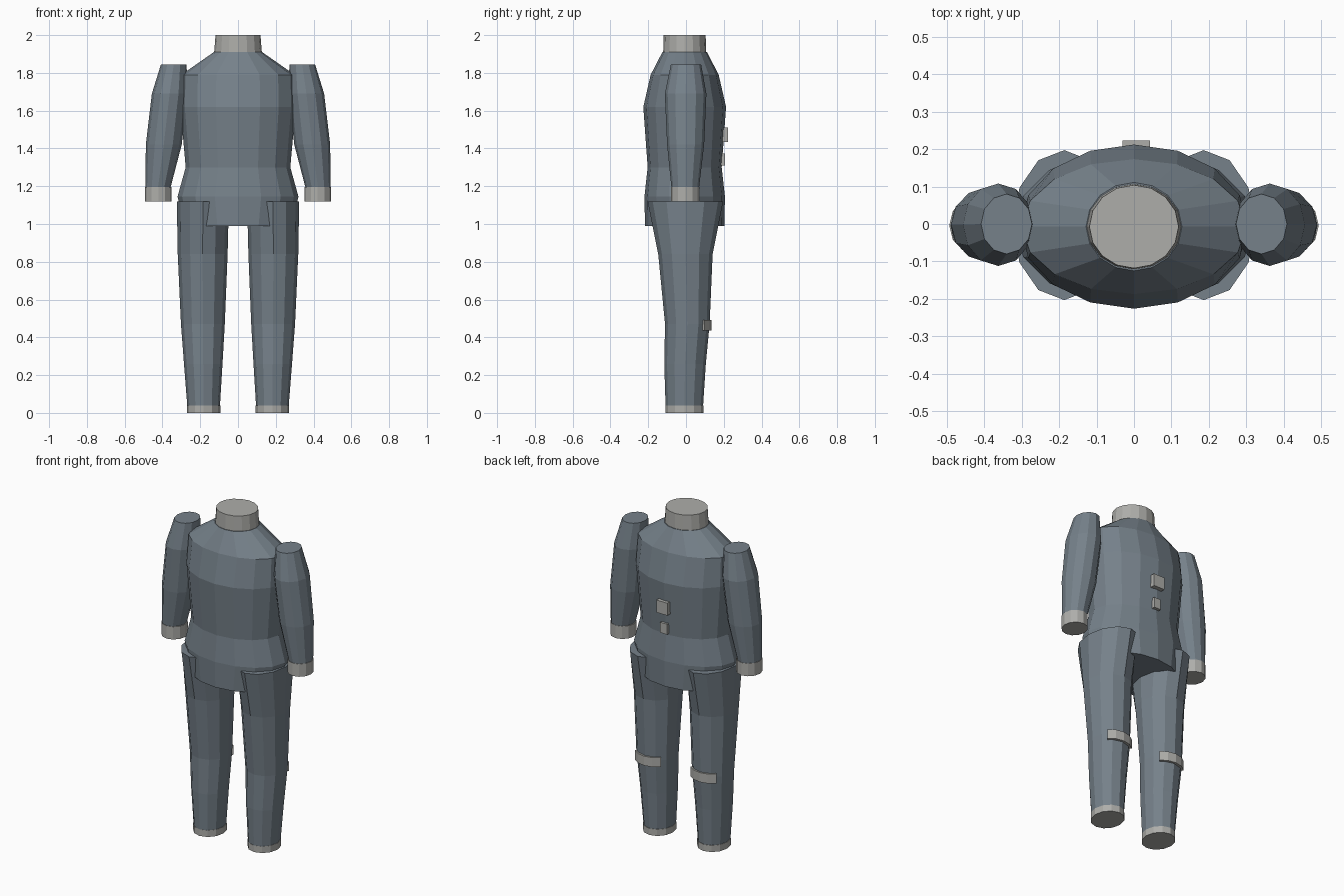
import bpy
import bmesh
import math

if "Cube" in bpy.data.objects:
    bpy.data.objects.remove(bpy.data.objects["Cube"])


def material(name, color):
    m = bpy.data.materials.new(name)
    m.diffuse_color = (*color, 1)
    m.use_nodes = True
    m.node_tree.nodes["Principled BSDF"].inputs["Base Color"].default_value = m.diffuse_color
    return m


CLOTH = material("blue grey cloth", (0.18, 0.22, 0.255))
TRIM = material("light grey trim", (0.42, 0.42, 0.40))


def finish(name, bm, mat):
    bmesh.ops.recalc_face_normals(bm, faces=bm.faces)
    me = bpy.data.meshes.new(name)
    bm.to_mesh(me)
    bm.free()
    me.materials.append(mat)
    ob = bpy.data.objects.new(name, me)
    bpy.context.collection.objects.link(ob)
    return ob


def loft(name, sections, sides, mat, side=1):
    """Closed tube through ellipses given as (z, cx, cy, rx, ry)."""
    bm = bmesh.new()
    rings = []
    for z, cx, cy, rx, ry in sections:
        ring = []
        for i in range(sides):
            a = 2 * math.pi * i / sides
            ring.append(bm.verts.new((side * (cx + rx * math.cos(a)), cy + ry * math.sin(a), z)))
        rings.append(ring)
    for lo, hi in zip(rings, rings[1:]):
        for i in range(sides):
            j = (i + 1) % sides
            bm.faces.new((lo[i], lo[j], hi[j], hi[i]))
    bm.faces.new(rings[0])
    bm.faces.new(rings[-1])
    return finish(name, bm, mat)


def box(name, x, y, z, mat):
    bm = bmesh.new()
    bmesh.ops.create_cube(bm, size=1)
    for v in bm.verts:
        for k, (lo, hi) in enumerate((x, y, z)):
            v.co[k] = lo if v.co[k] < 0 else hi
    return finish(name, bm, mat)


def strap(name, cx, cy, z0, z1, rx, ry, thick, mat):
    """Curved band across the back of the leg."""
    bm = bmesh.new()
    loops = []
    for k in range(5):
        a = math.radians(46 + 22 * k)
        c, s = math.cos(a), math.sin(a)
        loops.append([bm.verts.new((cx + (rx + d) * c, cy + (ry + d) * s, z))
                      for d, z in ((-0.012, z0), (thick, z0), (thick, z1), (-0.012, z1))])
    for p, q in zip(loops, loops[1:]):
        for i in range(4):
            j = (i + 1) % 4
            bm.faces.new((p[i], p[j], q[j], q[i]))
    bm.faces.new(loops[0])
    bm.faces.new(loops[-1])
    return finish(name, bm, mat)


# Torso and neck ring
CY = -0.007
loft("torso", [(z, 0, CY, rx, ry) for z, rx, ry in (
    (0.99, 0.285, 0.21), (1.145, 0.32, 0.213), (1.30, 0.277, 0.196),
    (1.62, 0.305, 0.219), (1.79, 0.30, 0.18), (1.91, 0.128, 0.118))], 16, CLOTH)
loft("neck_ring", [(1.90, 0, CY, 0.127, 0.114), (2.0, 0, CY, 0.119, 0.111)], 16, TRIM)

# Arms, legs and their cuffs
for label, s in (("right", 1), ("left", -1)):
    loft(label + "_sleeve", [
        (1.19, 0.424, -0.004, 0.066, 0.073), (1.42, 0.393, -0.002, 0.095, 0.098),
        (1.69, 0.362, -0.002, 0.094, 0.11), (1.845, 0.34, 0, 0.068, 0.08)], 12, CLOTH, s)
    loft(label + "_wrist_cuff", [
        (1.12, 0.422, -0.004, 0.071, 0.076), (1.197, 0.422, -0.004, 0.071, 0.076)], 12, TRIM, s)
    loft(label + "_leg", [
        (0.03, 0.182, -0.009, 0.086, 0.099), (0.26, 0.184, -0.005, 0.102, 0.11),
        (0.47, 0.186, 0.007, 0.116, 0.118), (0.84, 0.187, -0.003, 0.132, 0.144),
        (1.12, 0.186, -0.003, 0.138, 0.2)], 12, CLOTH, s)
    loft(label + "_ankle_cuff", [
        (0, 0.182, -0.008, 0.089, 0.101), (0.04, 0.182, -0.008, 0.089, 0.101)], 12, TRIM, s)
    strap(label + "_knee_strap", s * 0.186, 0.006, 0.435, 0.492, 0.115, 0.118, 0.011, TRIM)

# Plates on the back
box("upper_back_plate", (-0.031, 0.043), (0.17, 0.223), (1.435, 1.51), TRIM)
box("lower_back_plate", (-0.018, 0.028), (0.16, 0.207), (1.31, 1.373), TRIM)
